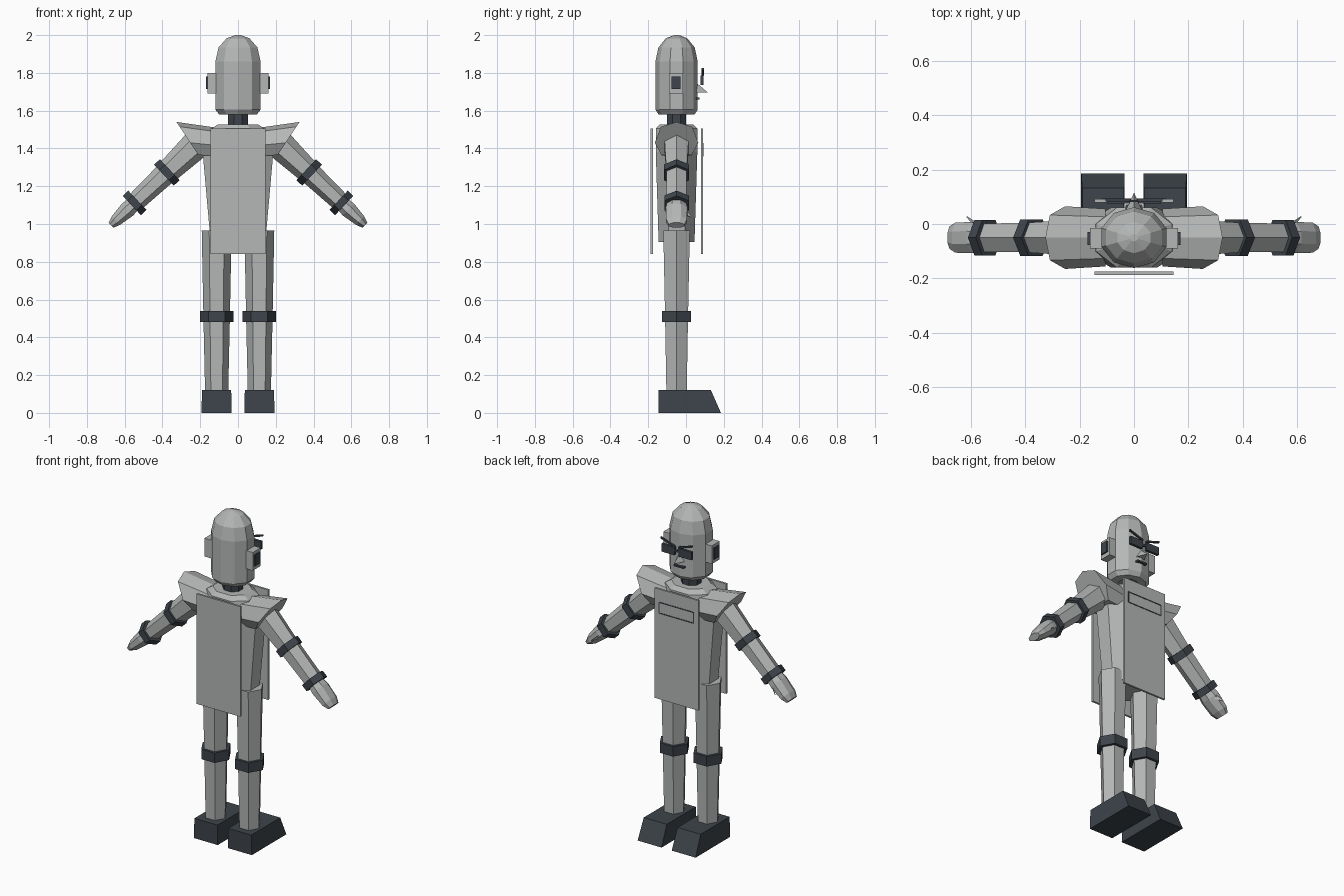
import bpy, bmesh, math
from mathutils import Vector

if "Cube" in bpy.data.objects:
    bpy.data.objects.remove(bpy.data.objects["Cube"])

CY = -0.05  # depth centre of the body


def material(name, rgb):
    m = bpy.data.materials.new(name)
    m.diffuse_color = (*rgb, 1)
    m.use_nodes = True
    m.node_tree.nodes["Principled BSDF"].inputs["Base Color"].default_value = m.diffuse_color
    return m


GREY = material("metal grey", (0.46, 0.47, 0.47))
DARK = material("dark slate", (0.048, 0.058, 0.07))


def loft(name, rings, mat):
    """Skin a list of equal-length point rings and cap both ends."""
    bm = bmesh.new()
    vs = [[bm.verts.new(p) for p in r] for r in rings]
    n = len(vs[0])
    for a, b in zip(vs, vs[1:]):
        for i in range(n):
            j = (i + 1) % n
            bm.faces.new((a[i], a[j], b[j], b[i]))
    bm.faces.new(vs[0])
    bm.faces.new(vs[-1])
    bmesh.ops.recalc_face_normals(bm, faces=bm.faces)
    me = bpy.data.meshes.new(name)
    bm.to_mesh(me)
    bm.free()
    me.materials.append(mat)
    ob = bpy.data.objects.new(name, me)
    bpy.context.collection.objects.link(ob)
    return ob


def ring(n, x, y, z, rx, ry, turn=0.0):
    """Horizontal polygon."""
    return [(x + rx * math.cos(turn + 2 * math.pi * i / n),
             y + ry * math.sin(turn + 2 * math.pi * i / n), z) for i in range(n)]


def rect(x0, x1, y0, y1, z):
    return [(x0, y0, z), (x1, y0, z), (x1, y1, z), (x0, y1, z)]


def box(name, x0, x1, y0, y1, z0, z1, mat):
    return loft(name, [rect(x0, x1, y0, y1, z0), rect(x0, x1, y0, y1, z1)], mat)


# Head, neck and torso
loft("head", [ring(10, 0, CY, z, rx, ry, math.pi / 10) for rx, ry, z in
              ((0.105, 0.095, 1.58), (0.126, 0.112, 1.605), (0.126, 0.112, 1.86),
               (0.108, 0.096, 1.935), (0.064, 0.057, 1.983), (0.015, 0.014, 2.0))], GREY)
loft("neck", [ring(8, 0, CY, z, 0.058, 0.055, math.pi / 8) for z in (1.5, 1.6)], DARK)


def chamfered(z, hx, hy):
    c = 0.45
    pts = ((1, c), (c, 1), (-c, 1), (-1, c), (-1, -c), (-c, -1), (c, -1), (1, -c))
    return [(hx * a, CY + hy * b, z) for a, b in pts]


loft("torso", [chamfered(*r) for r in ((0.905, 0.145, 0.095), (1.38, 0.187, 0.11),
                                       (1.505, 0.14, 0.11), (1.528, 0.105, 0.088))], GREY)

# Hanging chest and back boards
box("chest_board", -0.146, 0.146, 0.079, 0.091, 0.84, 1.505, GREY)
box("back_board", -0.146, 0.146, -0.187, -0.175, 0.84, 1.505, GREY)

# Plain border on the chest board
for z in (1.36, 1.425):
    box("border_rail", -0.115, 0.115, 0.09, 0.093, z - 0.003, z + 0.003, DARK)
for x in (-0.115, 0.115):
    box("border_post", x - 0.003, x + 0.003, 0.09, 0.093, 1.36, 1.425, DARK)

# Nose, mouth and glasses bridge
loft("nose", [[(-0.028, 0.055, 1.695), (0.028, 0.055, 1.695), (0.0, 0.115, 1.697)],
              [(-0.004, 0.055, 1.74), (0.004, 0.055, 1.74), (0.0, 0.064, 1.74)]], GREY)
box("mouth", -0.032, 0.032, 0.05, 0.072, 1.659, 1.669, DARK)
box("glasses_bridge", -0.02, 0.02, 0.08, 0.088, 1.758, 1.77, DARK)


def strut(name, s, rings, mat, n=6):
    """Tube in the arm plane; rings are (distance along arm, in-plane radius, depth radius)."""
    start, end = Vector((0.2 * s, CY, 1.44)), Vector((0.67 * s, CY, 0.996))
    d = (end - start).normalized()
    up = Vector((-d.z * s, 0, d.x * s))
    out = []
    for t, ru, ry in rings:
        c = start + d * t
        turn = 0 if n == 6 else math.pi / n
        out.append([c + up * (ru * math.cos(turn + 2 * math.pi * i / n))
                    + Vector((0, ry * math.sin(turn + 2 * math.pi * i / n), 0)) for i in range(n)])
    return loft(name, out, mat)


for side, s in (("left", -1), ("right", 1)):
    # Ear block with dark inset
    box(side + "_ear", s * 0.115, s * 0.162, -0.09, -0.015, 1.69, 1.8, GREY)
    box(side + "_ear_pad", s * 0.16, s * 0.17, -0.078, -0.03, 1.714, 1.782, DARK)

    # Lens and slanted brow
    box(side + "_lens", s * 0.014, s * 0.1, 0.076, 0.092, 1.737, 1.785, DARK)
    brow = [[(s * x, y, z + dz) for y, dz in ((0.083, 0), (0.094, 0), (0.094, 0.01), (0.083, 0.01))]
            for x, z in ((0.012, 1.785), (0.105, 1.815))]
    loft(side + "_brow", brow, DARK)

    # Flared shoulder with a slanted outer end
    section = ((0, 1.54), (0.083, 1.515), (0.115, 1.43), (0.08, 1.365),
               (-0.08, 1.365), (-0.115, 1.43), (-0.083, 1.515))
    inner = [(s * 0.105, CY + 0.92 * y, 1.36 + (z - 1.365) * 0.85) for y, z in section]
    outer = [(s * (0.21 + (z - 1.365) * 0.66), CY + y, z) for y, z in section]
    loft(side + "_shoulder", [inner, outer], GREY)

    # Arm, joint bands, hand and thumb
    strut(side + "_upper_arm", s, ((0, 0.08, 0.075), (0.24, 0.062, 0.063)), GREY)
    strut(side + "_elbow_band", s, ((0.222, 0.076, 0.077), (0.264, 0.076, 0.077)), DARK)
    strut(side + "_forearm", s, ((0.24, 0.06, 0.062), (0.48, 0.05, 0.06)), GREY)
    strut(side + "_wrist_band", s, ((0.458, 0.07, 0.075), (0.498, 0.07, 0.075)), DARK)
    strut(side + "_hand", s, ((0.48, 0.042, 0.052), (0.53, 0.047, 0.062),
                              (0.615, 0.034, 0.06), (0.65, 0.02, 0.045)), GREY, 8)
    loft(side + "_thumb", [[(s * 0.555, -0.01, 1.09), (s * 0.585, -0.01, 1.06), (s * 0.57, -0.01, 1.05)],
                           [(s * 0.612, 0.028, 1.04), (s * 0.616, 0.026, 1.035),
                            (s * 0.612, 0.024, 1.034)]], GREY)

    # Leg, knee band and wedge-toed foot
    x = 0.113 * s
    loft(side + "_leg", [ring(6, x, CY, z, rx, ry) for z, rx, ry in
                         ((0.1, 0.061, 0.062), (0.5, 0.07, 0.07), (0.965, 0.079, 0.081))], GREY)
    loft(side + "_knee_band", [ring(6, x, CY, z, 0.088, 0.088) for z in (0.48, 0.54)], DARK)
    loft(side + "_foot", [rect(s * 0.034, s * 0.194, -0.145, 0.185, 0),
                          rect(s * 0.036, s * 0.19, -0.145, 0.132, 0.12)], DARK)
